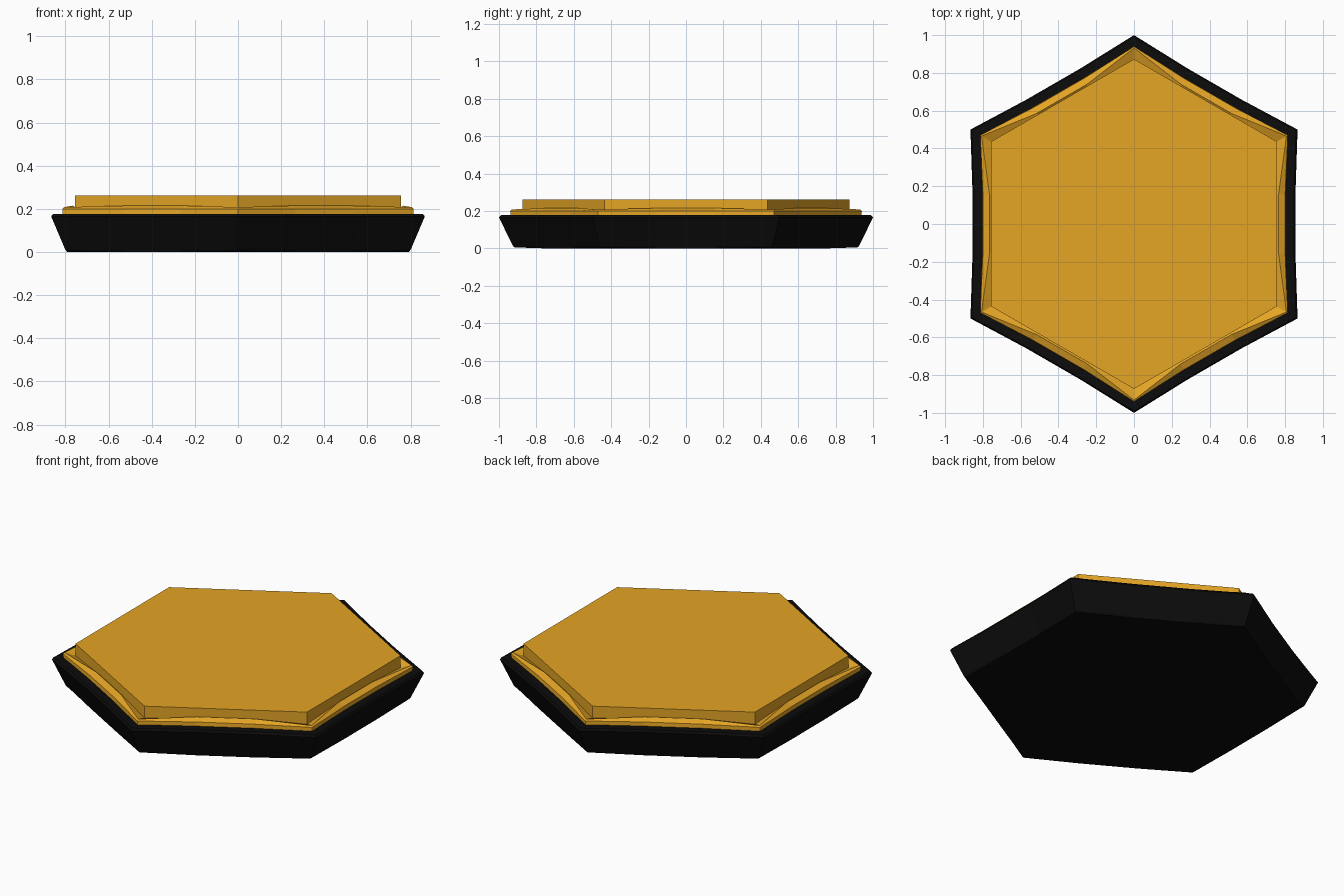
import bpy, bmesh, math
from mathutils import Vector

if "Cube" in bpy.data.objects:
    bpy.data.objects.remove(bpy.data.objects["Cube"])


def material(name, color):
    m = bpy.data.materials.new(name)
    m.diffuse_color = (*color, 1)
    m.use_nodes = True
    m.node_tree.nodes["Principled BSDF"].inputs["Base Color"].default_value = m.diffuse_color
    return m


def hex_loop(radius, z, mid_apothem=None, mid_z=None, thirds=True):
    """Pointy hexagon; the third-points of each side may be pulled in and lifted."""
    apothem = radius * math.cos(math.pi / 6)
    mid_apothem = apothem if mid_apothem is None else mid_apothem
    mid_z = z if mid_z is None else mid_z
    pts = []
    for i in range(6):
        a = math.pi / 2 + i * math.pi / 3
        p = Vector((math.cos(a), math.sin(a), 0)) * radius
        q = Vector((math.cos(a + math.pi / 3), math.sin(a + math.pi / 3), 0)) * radius
        normal = (p + q).normalized()
        pts.append((p.x, p.y, z))
        if thirds:
            for t in (1 / 3, 2 / 3):
                m = p.lerp(q, t) + normal * (mid_apothem - apothem)
                pts.append((m.x, m.y, mid_z))
    return pts


def loft(name, loops, mat):
    """Skin a stack of loops from bottom to top and cap both ends."""
    bm = bmesh.new()
    rings = [[bm.verts.new(p) for p in loop] for loop in loops]
    n = len(rings[0])
    for lo, hi in zip(rings, rings[1:]):
        for i in range(n):
            j = (i + 1) % n
            bm.faces.new((lo[i], lo[j], hi[j], hi[i]))
    bm.faces.new(rings[0][::-1])
    bm.faces.new(rings[-1])
    mesh = bpy.data.meshes.new(name)
    bm.to_mesh(mesh)
    bm.free()
    mesh.materials.append(mat)
    obj = bpy.data.objects.new(name, mesh)
    bpy.context.collection.objects.link(obj)
    return obj


black = material("black", (0.0035, 0.0035, 0.0035))
gold = material("gold", (0.78, 0.376, 0.0185))

# Tapered dark base with slightly hollow sides and a small top chamfer
loft("base", [
    hex_loop(0.915, 0.005, mid_z=0.0),
    hex_loop(0.925, 0.012, 0.797),
    hex_loop(1.0, 0.165, 0.855),
    hex_loop(0.99, 0.177, 0.848),
], black)

# Gold rim: short wall, outward slope up to a wavy ridge, shallow inner ledge
loft("rim", [
    hex_loop(0.938, 0.17, 0.803),
    hex_loop(0.94, 0.2, 0.8),
    hex_loop(0.932, 0.208, 0.765, 0.215),
    hex_loop(0.872, 0.19, 0.752, 0.205),
], gold)

# Raised flat hexagonal plate
loft("top_plate", [
    hex_loop(0.873, 0.185, thirds=False),
    hex_loop(0.873, 0.262, thirds=False),
], gold)
